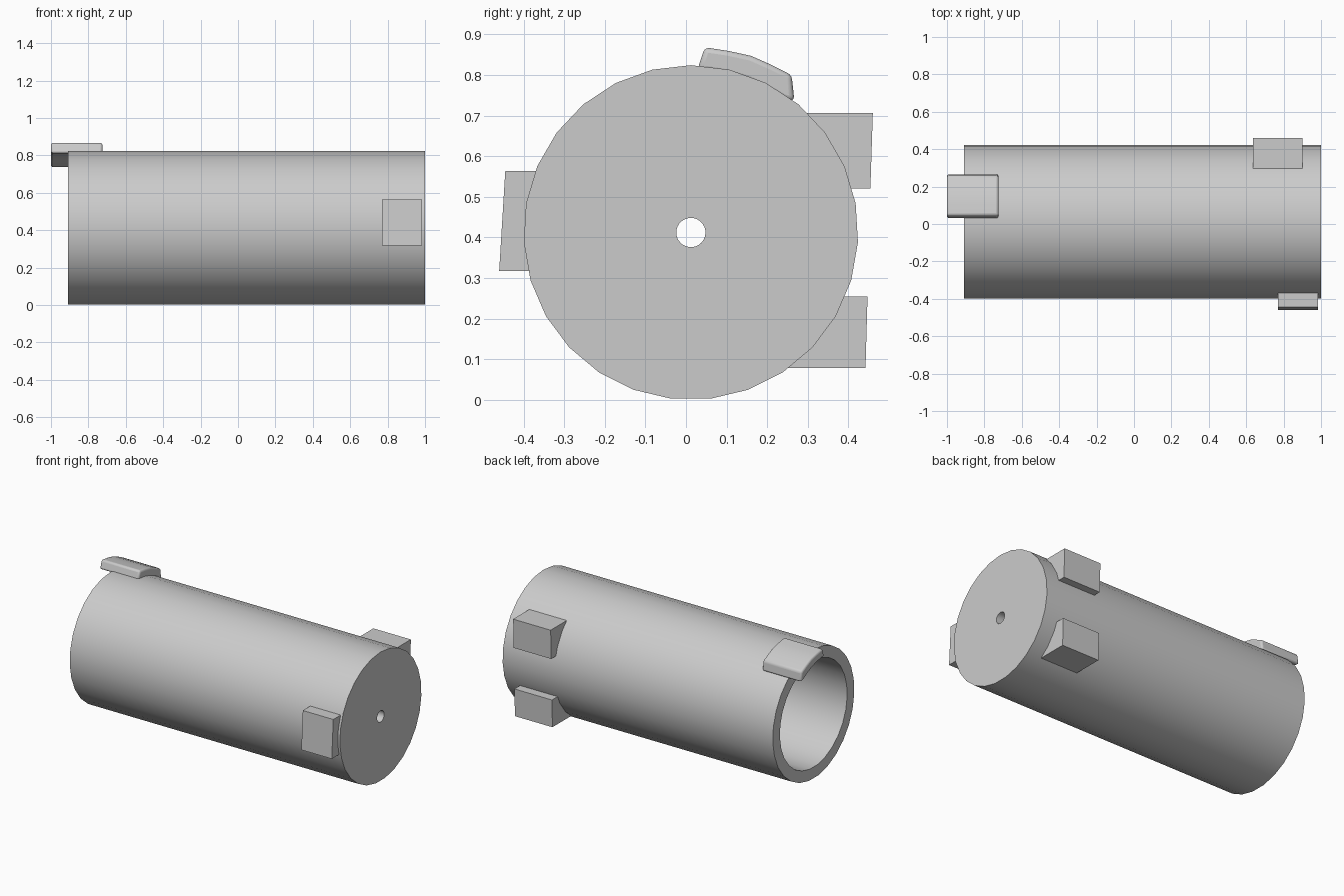
import bpy, bmesh
from math import sin, cos, pi, radians, atan2, sqrt

cube = bpy.data.objects.get("Cube")
if cube:
    bpy.data.objects.remove(cube, do_unlink=True)

CY, CZ, R = 0.012, 0.412, 0.412   # tube axis and outer radius
SIDES = 27

grey = bpy.data.materials.new("plain grey")
grey.use_nodes = True
grey.diffuse_color = (0.6, 0.6, 0.6, 1)
grey.node_tree.nodes["Principled BSDF"].inputs["Base Color"].default_value = (0.6, 0.6, 0.6, 1)


def finish(name, bm):
    bmesh.ops.recalc_face_normals(bm, faces=bm.faces)
    mesh = bpy.data.meshes.new(name)
    bm.to_mesh(mesh)
    bm.free()
    mesh.materials.append(grey)
    obj = bpy.data.objects.new(name, mesh)
    bpy.context.collection.objects.link(obj)
    return obj


def smooth(obj, angle=30):
    bpy.ops.object.select_all(action='DESELECT')
    obj.select_set(True)
    bpy.context.view_layer.objects.active = obj
    bpy.ops.object.shade_smooth_by_angle(angle=radians(angle))


def extrude_profile(name, points, x0, x1):
    """Prism along x from a closed (y, z) outline."""
    bm = bmesh.new()
    ends = [[bm.verts.new((x, y, z)) for y, z in points] for x in (x0, x1)]
    n = len(points)
    for ring in ends:
        bm.faces.new(ring)
    for i in range(n):
        j = (i + 1) % n
        bm.faces.new((ends[0][i], ends[0][j], ends[1][j], ends[1][i]))
    return finish(name, bm)


def arc(radius, a0, a1, steps):
    return [(CY + radius * cos(a0 + (a1 - a0) * i / steps),
             CZ + radius * sin(a0 + (a1 - a0) * i / steps)) for i in range(steps + 1)]


def angle_of(p):
    return atan2(p[1] - CZ, p[0] - CY)


# Hollow tube: open at -x, closed at +x with a small centre hole
bm = bmesh.new()
section = [(-0.91, R), (1.0, R), (1.0, 0.036), (0.93, 0.036), (0.93, 0.34), (-0.91, 0.34)]
rings = []
for x, r in section:
    rings.append([bm.verts.new((x, CY + r * cos(pi / 2 + 2 * pi * i / SIDES),
                                CZ + r * sin(pi / 2 + 2 * pi * i / SIDES)))
                  for i in range(SIDES)])
for k, ring in enumerate(rings):
    nxt = rings[(k + 1) % len(rings)]
    for i in range(SIDES):
        j = (i + 1) % SIDES
        bm.faces.new((ring[i], ring[j], nxt[j], nxt[i]))
smooth(finish("tube", bm))


# Pads: flat outer face, inner side sunk into the tube wall
def pad(name, top, bottom, x0, x1):
    side = 1 if top[0] > 0 else -1
    seat = R * 0.95

    def meet(z):
        return (CY + side * sqrt(seat ** 2 - (z - CZ) ** 2), z)

    a0, a1 = angle_of(meet(bottom[1])), angle_of(meet(top[1]))
    if side < 0:
        a0, a1 = a0 % (2 * pi), a1 % (2 * pi)
    extrude_profile(name, [top, bottom] + arc(seat, a0, a1, 4), x0, x1)


pad("front_pad", (-0.445, 0.563), (-0.46, 0.317), 0.77, 0.985)
pad("upper_back_pad", (0.46, 0.706), (0.454, 0.52), 0.635, 0.90)
pad("lower_back_pad", (0.447, 0.255), (0.442, 0.079), 0.635, 0.90)

# Curved clip overhanging the open rim
outline = [(0.028, 0.812), (0.046, 0.868), (0.105, 0.859), (0.16, 0.847),
           (0.21, 0.825), (0.26, 0.8), (0.267, 0.735)]
under = arc(0.4, angle_of((0.24, 0.74)), angle_of((0.05, 0.81)), 4)
clip = extrude_profile("rim_clip", outline + under, -1.0, -0.725)
bevel = clip.modifiers.new("rounded edges", 'BEVEL')
bevel.width = 0.012
bevel.segments = 3
bevel.limit_method = 'ANGLE'
bevel.angle_limit = radians(35)
smooth(clip, 40)
